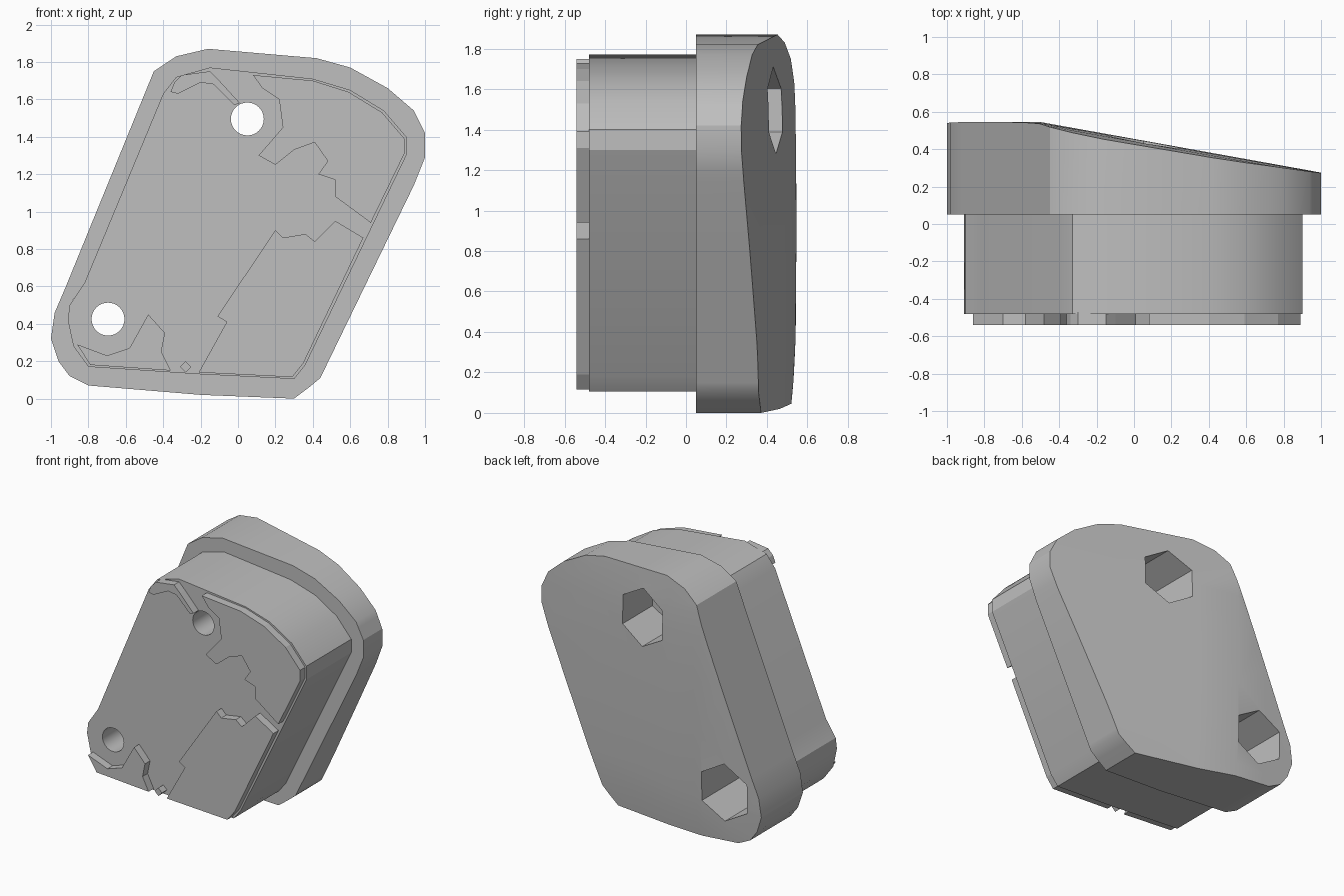
import bpy, bmesh, math
from mathutils import Vector

cube = bpy.data.objects.get("Cube")
if cube:
    bpy.data.objects.remove(cube, do_unlink=True)

grey = bpy.data.materials.new("plain_grey")
grey.use_nodes = True
GREY = (0.52, 0.52, 0.52, 1)
grey.diffuse_color = GREY
grey.node_tree.nodes["Principled BSDF"].inputs["Base Color"].default_value = GREY


def back_height(x, z):
    """Sloping, gently domed rear surface."""
    return min(0.545, 0.455 - 0.18 * x) - 0.03 * ((z - 0.93) / 0.93) ** 4


def prism(name, outline, y0, y1, domed=False):
    """Extrude an x-z outline along y, optionally shaping its rear face."""
    bm = bmesh.new()
    face = bm.faces.new([bm.verts.new((x, y0, z)) for x, z in outline])
    ext = bmesh.ops.extrude_face_region(bm, geom=[face])
    for v in ext["geom"]:
        if isinstance(v, bmesh.types.BMVert):
            v.co.y = y1
    if domed:
        for axis, cuts in ((0, (-0.75, -0.5, -0.2, 0.1, 0.5)),
                           (2, (0.15, 0.35, 0.8, 1.2, 1.5, 1.7))):
            for c in cuts:
                co, no = Vector(), Vector()
                co[axis], no[axis] = c, 1
                bmesh.ops.bisect_plane(bm, geom=bm.verts[:] + bm.edges[:] + bm.faces[:],
                                       plane_co=co, plane_no=no, dist=0.0001)
        for v in bm.verts:
            if v.co.y > y1 - 0.01:
                v.co.y = back_height(v.co.x, v.co.z)
    bmesh.ops.recalc_face_normals(bm, faces=bm.faces)
    mesh = bpy.data.meshes.new(name)
    bm.to_mesh(mesh)
    bm.free()
    mesh.materials.append(grey)
    obj = bpy.data.objects.new(name, mesh)
    bpy.context.collection.objects.link(obj)
    return obj


def ring(cx, cz, radius, sides):
    return [(cx + radius * math.sin(math.tau * i / sides),
             cz + radius * math.cos(math.tau * i / sides)) for i in range(sides)]


def cut(obj, cutters):
    """Subtract the cutters, bake the result and remove them."""
    for c in cutters:
        c.hide_render = True
        mod = obj.modifiers.new("cut", 'BOOLEAN')
        mod.operation, mod.solver, mod.object = 'DIFFERENCE', 'EXACT', c
    dg = bpy.context.evaluated_depsgraph_get()
    mesh = bpy.data.meshes.new_from_object(obj.evaluated_get(dg))
    obj.modifiers.clear()
    obj.data = mesh
    for c in cutters:
        bpy.data.objects.remove(c, do_unlink=True)


def smooth(obj):
    bpy.ops.object.select_all(action='DESELECT')
    obj.select_set(True)
    bpy.context.view_layer.objects.active = obj
    bpy.ops.object.shade_smooth_by_angle(angle=math.radians(25))


HOLES = [(0.05, 1.495), (-0.695, 0.425)]

# Wide rear flange with hexagonal nut pockets
flange = prism("rear_flange", [
    (-0.16, 1.87), (0.42, 1.82), (0.6, 1.77), (0.8, 1.66), (0.94, 1.54),
    (1.0, 1.42), (1.0, 1.29), (0.94, 1.14), (0.44, 0.11), (0.38, 0.06),
    (0.3, 0.0), (-0.2, 0.02), (-0.8, 0.07), (-0.9, 0.12), (-0.96, 0.2),
    (-1.0, 0.32), (-0.98, 0.46), (-0.92, 0.6), (-0.45, 1.75), (-0.33, 1.83)],
    0.05, 0.5, domed=True)
cut(flange, [prism("pocket_cutter", ring(x, z, 0.215, 6), -0.1, 0.8) for x, z in HOLES])
smooth(flange)

# Narrower front body with round through holes
body = prism("front_body", [
    (-0.15, 1.77), (0.4, 1.71), (0.6, 1.65), (0.78, 1.54), (0.9, 1.4),
    (0.9, 1.3), (0.36, 0.18), (0.3, 0.105), (-0.2, 0.13), (-0.8, 0.17),
    (-0.88, 0.28), (-0.91, 0.42), (-0.9, 0.5), (-0.82, 0.62),
    (-0.4, 1.63), (-0.33, 1.72)], -0.48, 0.06)
cut(body, [prism("hole_cutter", ring(x, z, 0.088, 32), -0.7, 0.3) for x, z in HOLES])
smooth(body)

# Raised irregular pads on the front face
PADS = {
    "upper_left_pad": [
        (-0.36, 1.64), (-0.34, 1.69), (-0.3, 1.73), (-0.15, 1.75), (-0.1, 1.7),
        (0.01, 1.58), (-0.02, 1.57), (-0.13, 1.68), (-0.2, 1.69), (-0.32, 1.63)],
    "upper_right_pad": [
        (0.08, 1.73), (0.4, 1.7), (0.59, 1.64), (0.77, 1.53), (0.89, 1.39),
        (0.89, 1.31), (0.71, 0.94), (0.52, 1.08), (0.52, 1.17), (0.43, 1.2),
        (0.48, 1.27), (0.41, 1.37), (0.3, 1.33), (0.2, 1.25), (0.11, 1.3),
        (0.18, 1.38), (0.24, 1.45), (0.22, 1.6), (0.13, 1.66)],
    "lower_right_pad": [
        (-0.21, 0.14), (-0.06, 0.41), (-0.11, 0.44), (0.2, 0.9), (0.24, 0.86),
        (0.36, 0.88), (0.41, 0.84), (0.52, 0.95), (0.67, 0.86), (0.35, 0.19),
        (0.29, 0.115)],
    "lower_left_pad": [
        (-0.86, 0.29), (-0.7, 0.23), (-0.58, 0.27), (-0.48, 0.45), (-0.39, 0.35),
        (-0.41, 0.25), (-0.36, 0.15), (-0.79, 0.18)],
    "small_pad": [(-0.31, 0.17), (-0.28, 0.2), (-0.25, 0.17), (-0.28, 0.14)],
}
for name, outline in PADS.items():
    prism(name, outline, -0.54, -0.47)
